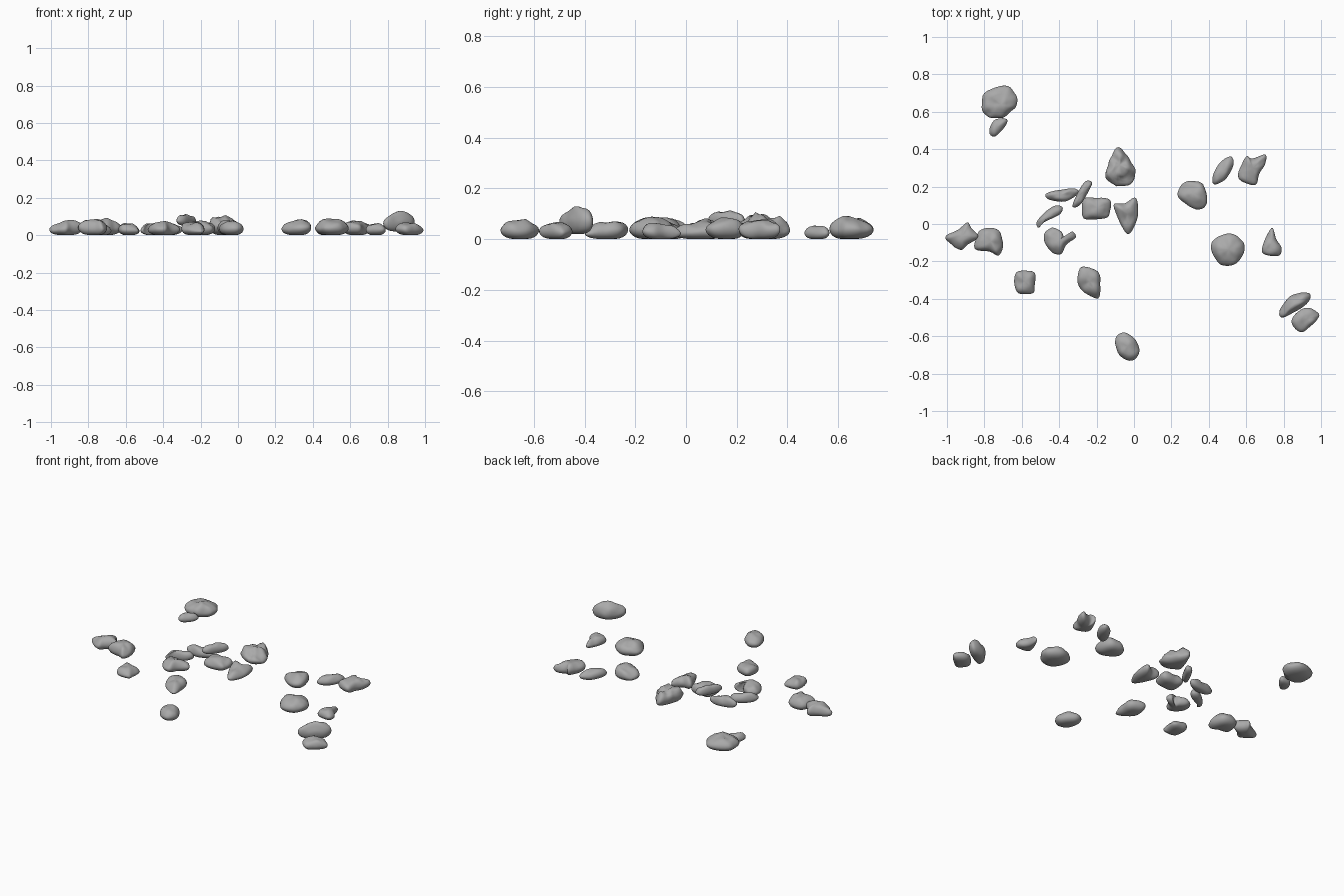
import bpy, bmesh, math
from mathutils import Vector, noise

default_cube = bpy.data.objects.get("Cube")
if default_cube:
    bpy.data.objects.remove(default_cube, do_unlink=True)

# One grey for every stone
grey = bpy.data.materials.new("stone grey")
grey.use_nodes = True
grey_value = (0.4, 0.4, 0.4, 1)
grey.diffuse_color = grey_value
grey.node_tree.nodes["Principled BSDF"].inputs["Base Color"].default_value = grey_value

STEPS = 5      # samples between outline points
RINGS = 13     # rings from underside to top


def smooth_outline(points):
    """Closed smooth curve through a few plan points given in hundredths."""
    pts = [Vector(p) / 100 for p in points]
    count = len(pts)
    curve = []
    for i in range(count):
        a, b, c, d = (pts[(i + k) % count] for k in (-1, 0, 1, 2))
        for step in range(STEPS):
            t = step / STEPS
            curve.append(b + 0.5 * t * (c - a + t * (2 * a - 5 * b + 4 * c - d
                                                     + t * (3 * (b - c) + d - a))))
    return curve


def stone(name, height, outline, base=0.0, slope=(0, 0), lumps=0.1):
    """Rounded pebble: outline swept through a soft vertical profile."""
    curve = smooth_outline(outline)
    centre = sum(curve, Vector((0, 0))) / len(curve)
    lean = Vector(slope)

    def place(bm, offset, level):
        p = centre + offset
        wobble = noise.noise(Vector((p.x, p.y, level * height)) * 22)
        top = height * (1 + lumps * 1.6 * wobble) + lean.dot(offset)
        p = p + offset * wobble * lumps * 0.5
        return bm.verts.new((p.x, p.y, base + level * top))

    bm = bmesh.new()
    rings = []
    for r in range(1, RINGS):
        angle = math.pi * (r / RINGS - 0.5)
        spread = math.cos(angle) ** 0.75
        rise = math.copysign(abs(math.sin(angle)) ** 1.1, angle)
        level = (0.5 + 0.5 * rise) ** 1.15
        rings.append([place(bm, (p - centre) * spread, level) for p in curve])
    count = len(curve)
    for low, high in zip(rings, rings[1:]):
        for i in range(count):
            j = (i + 1) % count
            bm.faces.new((low[i], low[j], high[j], high[i]))
    # Close the underside and the crown
    for ring, level in ((rings[0], 0), (rings[-1], 1)):
        tip = place(bm, Vector((0, 0)), level)
        for i in range(count):
            bm.faces.new((ring[i], ring[(i + 1) % count], tip))
    bmesh.ops.recalc_face_normals(bm, faces=bm.faces[:])
    for face in bm.faces:
        face.smooth = True
    mesh = bpy.data.meshes.new(name)
    bm.to_mesh(mesh)
    bm.free()
    mesh.materials.append(grey)
    obj = bpy.data.objects.new(name, mesh)
    bpy.context.collection.objects.link(obj)
    return obj


# Far back pair
stone("back_right_boulder", 0.085, [(-69, 74), (-63, 69), (-63, 63), (-66, 60),
      (-70, 57), (-77, 57), (-81, 61), (-80, 70)])
stone("back_right_pebble", 0.05, [(-68, 56), (-69, 52), (-74, 47), (-77, 48),
      (-77, 52), (-74, 56)])

# Central cluster
stone("craggy_stone", 0.09, [(-9, 41), (-6, 40), (-2, 34), (1, 26), (-5, 20),
      (-15, 24), (-14, 31), (-12, 36)], slope=(-0.22, -0.1), lumps=0.2)
stone("flat_sliver", 0.065, [(-47, 16), (-41, 18), (-32, 19), (-30, 16),
      (-37, 12), (-45, 13)], lumps=0.15)
stone("leaning_stick_stone", 0.06, [(-23, 23), (-23, 20), (-29, 10), (-33, 10),
      (-27, 22)], base=0.05, slope=(-0.1, 0))
stone("block_stone", 0.075, [(-27, 13), (-21, 14), (-13, 13), (-13, 6),
      (-16, 3), (-27, 3)])
stone("wedge_stone", 0.07, [(-11, 10), (-5, 11), (1, 14), (2, 4), (-2, -5),
      (-6, -2)], slope=(-0.15, 0.1))
stone("curved_sliver", 0.06, [(-38, 9), (-40, 5), (-48, 1), (-51, -2),
      (-52, 1), (-48, 6), (-42, 10)])
stone("notched_stone", 0.068, [(-48, -5), (-44, -2), (-39, -4), (-37, -7),
      (-33, -4), (-31, -7), (-36, -11), (-39, -16), (-44, -15), (-48, -10)])

# Right-hand stones
stone("right_outer_stone", 0.075, [(-89, 1), (-87, -2), (-83, -7), (-89, -11),
      (-93, -14), (-100, -9), (-100, -6), (-94, -3)], slope=(0.2, 0))
stone("right_inner_stone", 0.083, [(-83, -4), (-77, -2), (-72, -4), (-70, -11),
      (-72, -17), (-77, -15), (-85, -13)])
stone("right_front_pebble", 0.06, [(-63, -26), (-58, -25), (-53, -26),
      (-53, -33), (-54, -37), (-62, -37), (-64, -31)], slope=(-0.15, 0))

# Front stones
stone("front_oval_stone", 0.07, [(-25, -23), (-19, -26), (-18, -33), (-19, -40),
      (-26, -37), (-30, -32), (-29, -24)], slope=(0, 0.2))
stone("front_end_stone", 0.075, [(-10, -61), (-5, -58), (1, -62), (3, -68),
      (-1, -73), (-8, -70)])

# Left-hand stones
stone("left_back_stone", 0.078, [(25, 21), (31, 23), (37, 21), (39, 11),
      (33, 8), (24, 14)], slope=(0.15, 0))
stone("left_back_sliver", 0.06, [(52, 36), (53, 31), (49, 24), (43, 21),
      (42, 25), (46, 33)])
stone("left_back_lump", 0.08, [(70, 37), (70, 32), (67, 27), (65, 21), (57, 23),
      (56, 28), (60, 36), (63, 35)], slope=(-0.1, 0))
stone("left_round_stone", 0.085, [(42, -9), (51, -5), (58, -9), (59, -14),
      (55, -21), (47, -22), (42, -16)])
stone("left_pear_pebble", 0.06, [(74, -2), (76, -8), (79, -13), (77, -17),
      (69, -16), (69, -11), (71, -6)], slope=(0, -0.1))

# Front left pair, one resting on the other
stone("left_resting_stone", 0.1, [(94, -37), (93, -42), (86, -47), (79, -50),
      (78, -46), (83, -39), (88, -37)], base=0.02, slope=(0.15, 0))
stone("left_supporting_stone", 0.068, [(99, -48), (98, -51), (94, -55),
      (89, -58), (84, -52), (89, -46), (94, -45)], slope=(-0.1, 0))
